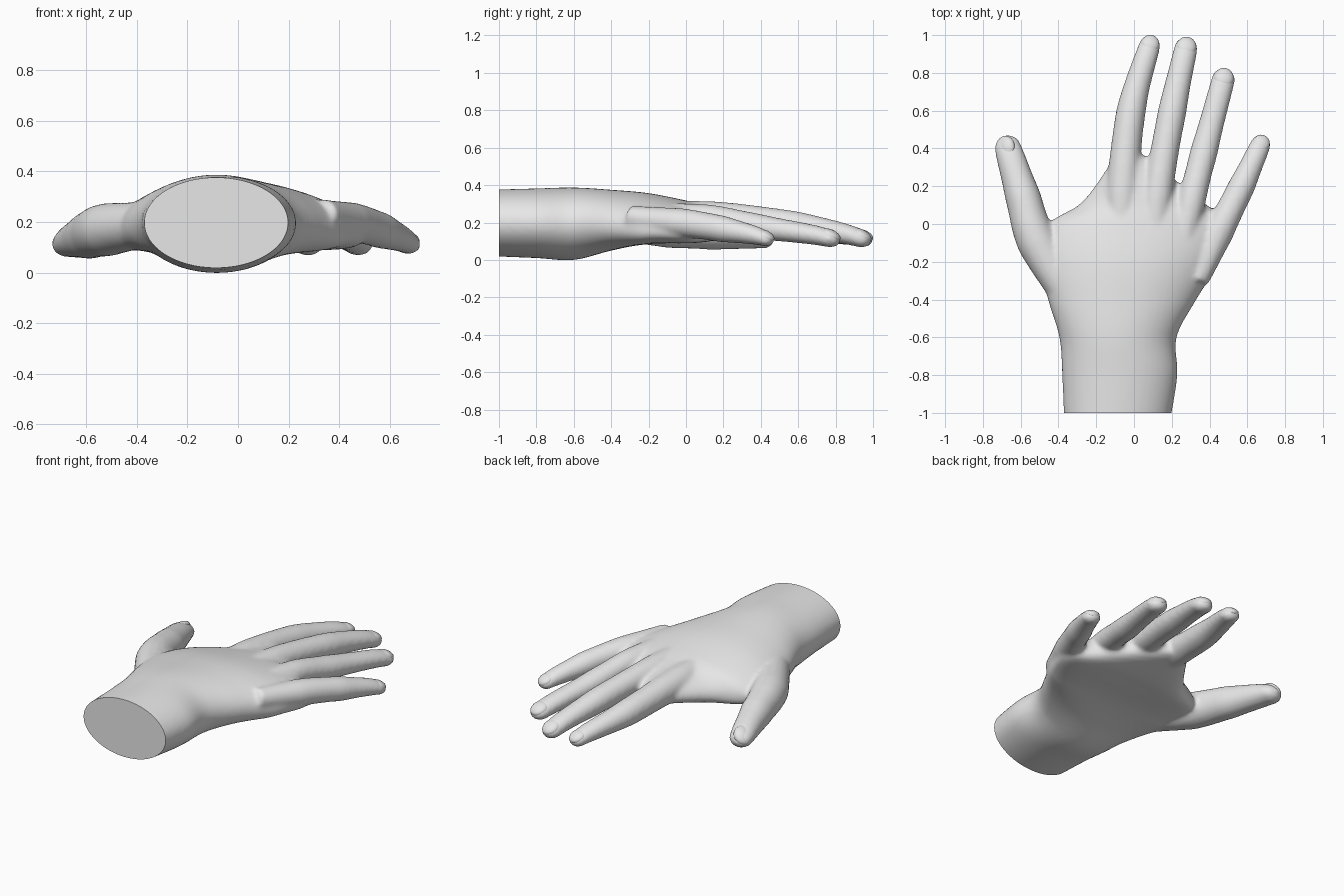
import bpy, bmesh, math
from mathutils import Vector, Matrix

if "Cube" in bpy.data.objects:
    bpy.data.objects.remove(bpy.data.objects["Cube"])

N = 32
UP = Vector((0, 0, 1))
grey = bpy.data.materials.new("plain grey")
grey.diffuse_color = (0.8, 0.8, 0.8, 1)
grey.use_nodes = True
grey.node_tree.nodes["Principled BSDF"].inputs["Base Color"].default_value = grey.diffuse_color

# wrist and palm sections: y, left, right, bottom, top
PALM = [(-1.05, -.37, .19, .02, .375), (-.8, -.38, .23, .01, .382), (-.6, -.395, .225, 0, .387),
        (-.4, -.455, .33, .05, .375), (-.2, -.5, .45, .088, .357), (0, -.45, .5, .095, .318),
        (.12, -.27, .36, .1, .292), (.36, -.1, .06, .135, .25)]

# digits: root, knuckle, joint and tip in plan, then knuckle height, first and last half width
DIGITS = {
    "index": ((-.06, -.25), (-.06, .15), (-.015, .6), (.083, .945), .215, .09, .057),
    "middle": ((.1, -.25), (.125, .15), (.203, .6), (.275, .93), .235, .08, .062),
    "ring": ((.23, -.25), (.3, .1), (.37, .38), (.473, .765), .225, .075, .062),
    "little": ((.33, -.3), (.445, -.05), (.57, .2), (.67, .42), .2, .08, .054),
    "thumb": ((-.3, -.45), (-.51, -.1), (-.59, .15), (-.667, .4), .17, .108, .071),
}


def loft(bm, rings):
    """Skin a list of closed rings and cap both ends."""
    rows = [[bm.verts.new(p) for p in ring] for ring in rings]
    faces = [bm.faces.new(rows[0]), bm.faces.new(rows[-1])]
    for a, b in zip(rows, rows[1:]):
        for i in range(len(a)):
            j = (i + 1) % len(a)
            faces.append(bm.faces.new((a[i], a[j], b[j], b[i])))
    bmesh.ops.recalc_face_normals(bm, faces=faces)


def spline(rows, steps):
    """Catmull-Rom interpolation of rows of numbers."""
    p = [Vector(r) for r in rows]
    p = [p[0]] + p + [p[-1]]
    out = []
    for a, b, c, d in zip(p, p[1:], p[2:], p[3:]):
        for k in range(steps):
            t = k / steps
            out.append(0.5 * (2 * b + (c - a) * t + (2 * a - 5 * b + 4 * c - d) * t * t
                              + (3 * b - a - 3 * c + d) * t ** 3))
    return out + [p[-1]]


def frame(d):
    side = d.cross(UP).normalized()
    return side, side.cross(d).normalized()


def digit(bm, root, knuckle, joint, tip, z0, w0, w1):
    """Tapered tube with a swollen joint and a rounded tip; returns the tip placement."""
    steps = 8
    path = spline([root, knuckle, joint, tip], steps)
    z1, h0, h1 = 0.115, w0 * 0.97, w1 * 0.76
    cs, sizes = [], []
    for i, p in enumerate(path):
        t = max(0, i - steps) / (2 * steps)          # 0 at the knuckle, 1 at the tip
        s = max(0, steps - i) / steps                # 1 at the buried root
        bump = 0.004 * math.exp(-((t - 0.5) / 0.12) ** 2)
        cs.append(Vector((p.x, p.y, z0 + (z1 - z0) * t ** 1.25 + 0.03 * s)))
        shrink = 1 - 0.22 * s
        sizes.append(((w0 + (w1 - w0) * t + bump) * shrink,
                      (h0 + (h1 - h0) * t ** 1.7 + bump) * shrink))
    rings = []

    def ring(c, d, w, h):
        s, u = frame(d)
        turn = [2 * math.pi * i / N for i in range(N)]
        rings.append([c + s * w * math.cos(a) + u * h * math.sin(a) for a in turn])

    for i, c in enumerate(cs):
        d = (cs[min(i + 1, len(cs) - 1)] - cs[max(i - 1, 0)]).normalized()
        ring(c, d, *sizes[i])
    w, h = sizes[-1]
    for k in range(1, 9):
        a = k / 8 * 1.5
        ring(cs[-1] + d * w * math.sin(a), d, w * math.cos(a), h * math.cos(a))
    loft(bm, rings)
    return cs[-1], d, w, h


def add_object(name, mesh):
    ob = bpy.data.objects.new(name, mesh)
    bpy.context.collection.objects.link(ob)
    return ob


# wrist and palm: oval sections, boxier and arched across the palm
bm = bmesh.new()
rings = []
for y, xl, xr, zb, zt in spline(PALM, 5):
    palm = min(1, max(0, (y + .55) / .3)) * min(1, max(0, (.42 - y) / .4))
    droop, e = 0.06 * palm, 1 - 0.15 * palm
    ring = []
    for i in range(N * 2):
        c, s = math.cos(math.pi * i / N), math.sin(math.pi * i / N)
        u, v = math.copysign(abs(c) ** e, c), math.copysign(abs(s) ** e, s)
        ring.append(Vector(((xl + xr) / 2 + u * (xr - xl) / 2, y,
                            (zb + zt) / 2 + v * (zt - zb) / 2 - droop * u * u)))
    rings.append(ring)
loft(bm, rings)
tips = {name: digit(bm, *spec) for name, spec in DIGITS.items()}
mesh = bpy.data.meshes.new("hand")
bm.to_mesh(mesh)
bm.free()
hand = add_object("hand", mesh)

# fuse all parts into one skin
m = hand.modifiers.new("fuse", 'REMESH')
m.mode = 'VOXEL'
m.voxel_size = 0.013
m = hand.modifiers.new("soften", 'SMOOTH')
m.factor = 0.5
m.iterations = 7
dg = bpy.context.evaluated_depsgraph_get()
fused = bpy.data.meshes.new_from_object(hand.evaluated_get(dg))
hand.modifiers.clear()

# flat cut at the wrist
bm = bmesh.new()
bm.from_mesh(fused)
bmesh.ops.bisect_plane(bm, geom=bm.verts[:] + bm.edges[:] + bm.faces[:], dist=1e-5,
                       plane_co=(0, -1, 0), plane_no=(0, 1, 0), clear_inner=True)
bmesh.ops.holes_fill(bm, edges=[e for e in bm.edges if e.is_boundary], sides=0)
bm.to_mesh(fused)
bm.free()
hand.data = fused
parts = [hand]

# nails: thin caps resting on the fingertips
for name, (tip, d, w, h) in tips.items():
    side, up = frame(d)
    if name == "thumb":                              # thumb nail turns outward
        roll = Matrix.Rotation(math.radians(-35), 3, d)
        side, up = roll @ side, roll @ up
    tilt = Matrix.Rotation(math.radians(-9), 3, side)
    d, up = tilt @ d, tilt @ up
    place = Matrix((side, d, up)).transposed().to_4x4()
    bm = bmesh.new()
    bmesh.ops.create_uvsphere(bm, u_segments=24, v_segments=14, radius=1)
    bm.transform(Matrix.Translation(tip + up * h * 0.42) @ place
                 @ Matrix.Diagonal((w * .84, w * .92, h * .62, 1)))
    me = bpy.data.meshes.new(name + "_nail")
    bm.to_mesh(me)
    bm.free()
    parts.append(add_object(name + "_nail", me))

for ob in parts:
    ob.data.materials.clear()
    ob.data.materials.append(grey)
    bpy.ops.object.select_all(action='DESELECT')
    ob.select_set(True)
    bpy.context.view_layer.objects.active = ob
    bpy.ops.object.shade_smooth_by_angle(angle=math.radians(45))
